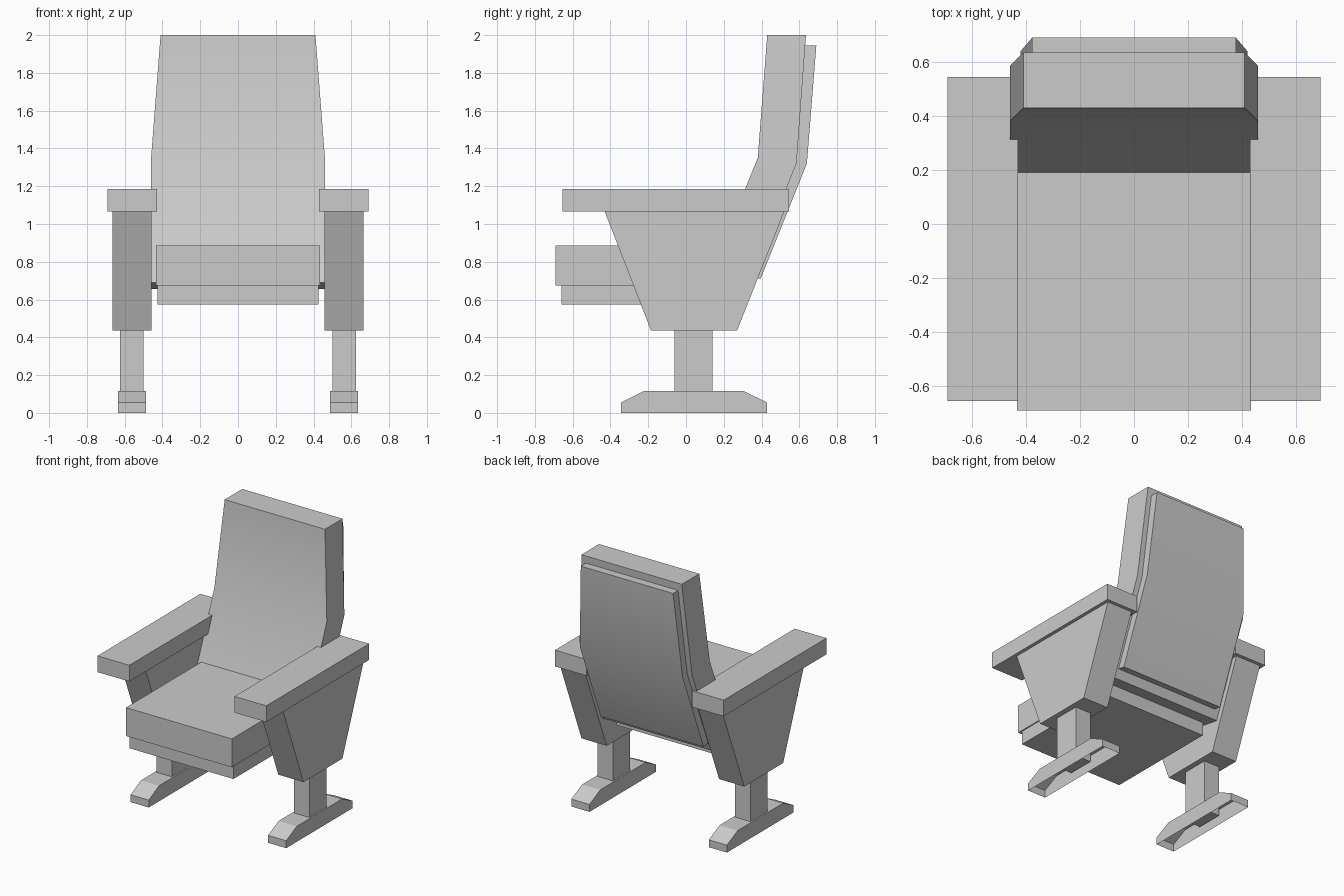
import bpy
import bmesh
import math

cube = bpy.data.objects.get("Cube")
if cube:
    bpy.data.objects.remove(cube, do_unlink=True)

grey = bpy.data.materials.new("plain_grey")
grey.use_nodes = True
colour = (0.6, 0.6, 0.6, 1)
grey.diffuse_color = colour
grey.node_tree.nodes["Principled BSDF"].inputs["Base Color"].default_value = colour


def loft(name, rows, x=0.0, open_bottom=False):
    """Stack rows of (front y, front z, back y, back z, half width) around x."""
    bm = bmesh.new()
    rings = []
    for y0, z0, y1, z1, w in rows:
        corners = [(x - w, y0, z0), (x + w, y0, z0), (x + w, y1, z1), (x - w, y1, z1)]
        rings.append([bm.verts.new(c) for c in corners])
    for low, high in zip(rings, rings[1:]):
        for i in range(4):
            j = (i + 1) % 4
            bm.faces.new((low[i], low[j], high[j], high[i]))
    bm.faces.new(rings[-1])
    if not open_bottom:
        bm.faces.new(rings[0][::-1])
    mesh = bpy.data.meshes.new(name)
    bm.to_mesh(mesh)
    bm.free()
    mesh.materials.append(grey)
    obj = bpy.data.objects.new(name, mesh)
    bpy.context.collection.objects.link(obj)
    return obj


def box(name, y0, y1, z0, z1, w, x=0.0):
    return loft(name, [(y0, z0, y1, z0, w), (y0, z1, y1, z1, w)], x)


def smooth(obj):
    bpy.ops.object.select_all(action='DESELECT')
    obj.select_set(True)
    bpy.context.view_layer.objects.active = obj
    bpy.ops.object.shade_smooth_by_angle(angle=math.radians(30))


# Seat cushion and its base
box("seat_cushion", -0.69, 0.20, 0.675, 0.885, 0.433)
box("seat_base", -0.66, 0.21, 0.575, 0.675, 0.425)

# Bent, tapered backrest with a raised rear panel
smooth(loft("backrest", [
    (0.11, 0.69, 0.315, 0.655, 0.46),
    (0.38, 1.35, 0.585, 1.32, 0.46),
    (0.43, 2.0, 0.635, 2.0, 0.41),
]))
smooth(loft("backrest_rear_panel", [
    (0.33, 0.72, 0.395, 0.71, 0.42),
    (0.58, 1.32, 0.64, 1.32, 0.42),
    (0.63, 1.945, 0.69, 1.945, 0.377),
]))

# Arms and legs on both sides
for side, s in (("right", -1), ("left", 1)):
    box(side + "_armrest", -0.655, 0.545, 1.065, 1.185, 0.13, s * 0.56)
    loft(side + "_side_panel", [
        (-0.185, 0.435, 0.27, 0.435, 0.103),
        (-0.43, 1.065, 0.52, 1.065, 0.103),
    ], s * 0.562)
    box(side + "_post", -0.06, 0.14, 0.06, 0.435, 0.063, s * 0.562)
    # Hollow foot, open underneath
    loft(side + "_foot", [
        (-0.345, 0, 0.43, 0, 0.074),
        (-0.345, 0.055, 0.43, 0.055, 0.074),
        (-0.225, 0.115, 0.305, 0.115, 0.074),
    ], s * 0.562, open_bottom=True)
